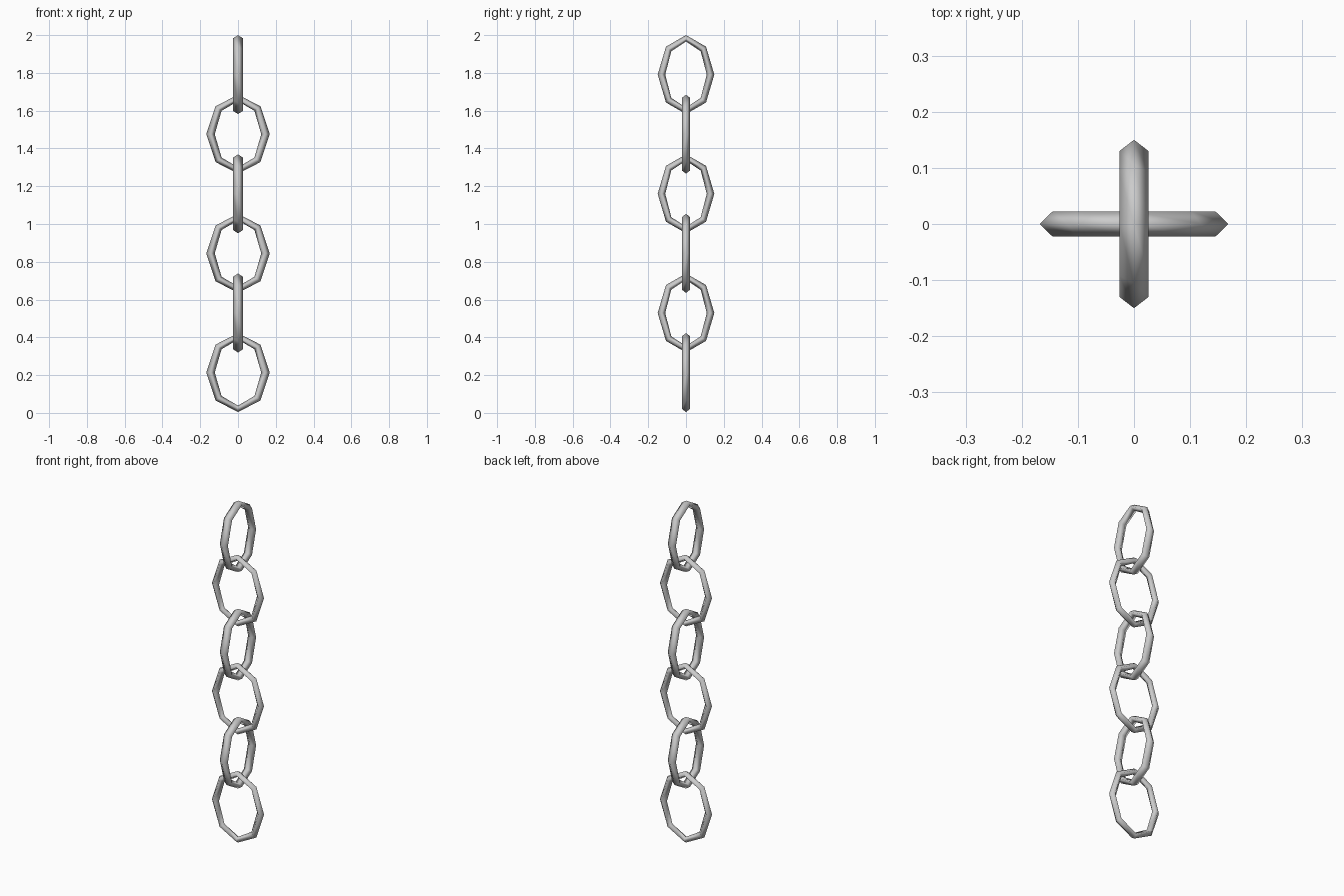
import bpy, bmesh
from math import sin, cos, pi

if "Cube" in bpy.data.objects:
    bpy.data.objects.remove(bpy.data.objects["Cube"])

def link(name, half_w, half_h, r_w, r_h, thick, along_x, z):
    """Octagonal oval link with a four-sided (diamond) section."""
    bm = bmesh.new()
    rings = []
    for i in range(8):
        a = i * pi / 4
        ring = []
        for j in range(4):
            b = j * pi / 2
            u = cos(a) * (half_w - r_w + r_w * cos(b))
            h = sin(a) * (half_h - r_h + r_h * cos(b))
            t = thick * sin(b)
            ring.append(bm.verts.new((u, t, h) if along_x else (t, u, h)))
        rings.append(ring)
    for i in range(8):
        p, q = rings[i], rings[(i + 1) % 8]
        for j in range(4):
            k = (j + 1) % 4
            bm.faces.new((p[j], q[j], q[k], p[k]))
    bmesh.ops.recalc_face_normals(bm, faces=bm.faces)
    for f in bm.faces:
        f.smooth = True
    me = bpy.data.meshes.new(name)
    bm.to_mesh(me)
    bm.free()
    ob = bpy.data.objects.new(name, me)
    ob.location.z = z
    bpy.context.collection.objects.link(ob)

# Six links, alternating a quarter turn, from the bottom up
for n in range(6):
    z = 0.2135 + 0.3155 * n
    if n % 2 == 0:
        link(f"chain_link_{n + 1}", 0.168, 0.209, 0.0225, 0.017, 0.022, True, z)
    else:
        link(f"chain_link_{n + 1}", 0.150, 0.209, 0.020, 0.017, 0.026, False, z)
